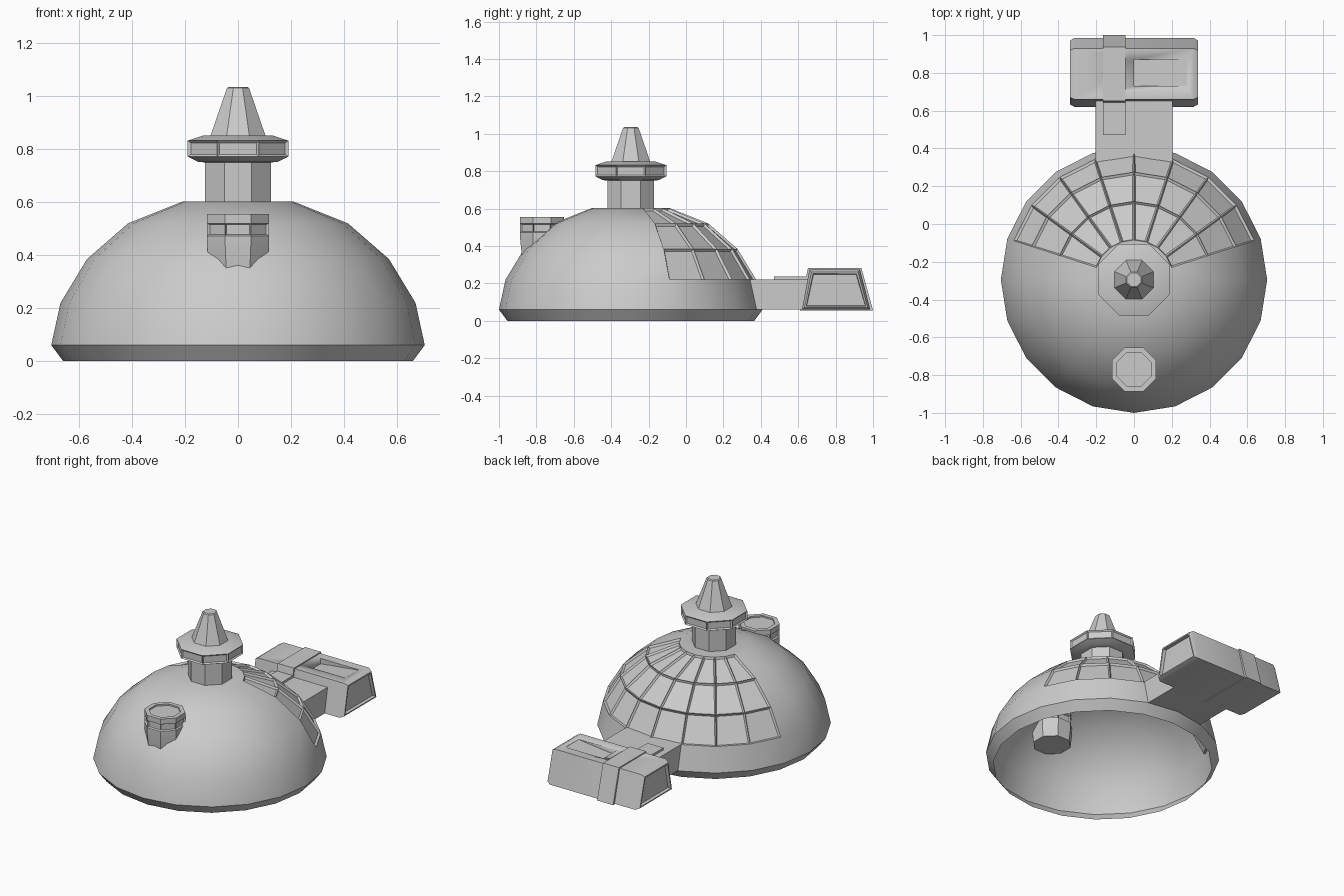
import bpy, bmesh, math

if "Cube" in bpy.data.objects:
    bpy.data.objects.remove(bpy.data.objects["Cube"])

CY = -0.295  # centre of the dome and tower


def finish(bm, name, angle=30):
    bmesh.ops.recalc_face_normals(bm, faces=bm.faces[:])
    mesh = bpy.data.meshes.new(name)
    bm.to_mesh(mesh)
    bm.free()
    ob = bpy.data.objects.new(name, mesh)
    bpy.context.collection.objects.link(ob)
    bpy.ops.object.select_all(action='DESELECT')
    ob.select_set(True)
    bpy.context.view_layer.objects.active = ob
    bpy.ops.object.shade_smooth_by_angle(angle=math.radians(angle))
    return ob


def lathe(profile, n, cy, phase=0.0, bottom=True):
    """Polygonal turned shape; returns bmesh and its faces as rows[ring][side]."""
    bm = bmesh.new()
    rings = [[bm.verts.new((r * math.cos(phase + math.tau * i / n),
                            cy + r * math.sin(phase + math.tau * i / n), z))
              for i in range(n)] for r, z in profile]
    rows = [[bm.faces.new((a[i], a[(i + 1) % n], b[(i + 1) % n], b[i]))
             for i in range(n)] for a, b in zip(rings, rings[1:])]
    bm.faces.new(rings[-1])
    if bottom:
        bm.faces.new(rings[0][::-1])
    bm.normal_update()
    return bm, rows


def octagon(name, profile, cy, window_row=None, frame=0.012, depth=0.008):
    """Octagonal turned part measured across the flats, flat side to the front."""
    k = 1 / math.cos(math.pi / 8)
    bm, rows = lathe([(r * k, z) for r, z in profile], 8, cy, math.pi / 8)
    if window_row is not None:
        bmesh.ops.inset_individual(bm, faces=rows[window_row], thickness=frame, depth=-depth)
    return finish(bm, name)


def prism(profile, x0, x1):
    """Side profile of (y, z) points extruded along x."""
    bm = bmesh.new()
    a, b = [[bm.verts.new((x, y, z)) for y, z in profile] for x in (x0, x1)]
    n = len(profile)
    for i in range(n):
        bm.faces.new((a[i], a[(i + 1) % n], b[(i + 1) % n], b[i]))
    ends = [bm.faces.new(a[::-1]), bm.faces.new(b)]
    bmesh.ops.recalc_face_normals(bm, faces=bm.faces[:])
    return bm, ends


# Open-bottomed dome with a fan of recessed windows at the back
bm, rows = lathe([(0.66, 0), (0.705, 0.06), (0.67, 0.22), (0.57, 0.385),
                  (0.415, 0.52), (0.21, 0.602)], 20, CY, bottom=False)
panes = [row[i] for row in rows[2:] for i in range(1, 9)]
bmesh.ops.inset_individual(bm, faces=panes, thickness=0.012, depth=-0.013)
finish(bm, "dome")

# Tower: column, windowed lookout ring, tapered spire
octagon("tower_column", [(0.125, 0.59), (0.125, 0.76)], CY)
octagon("lookout_ring", [(0.125, 0.75), (0.15, 0.752), (0.19, 0.772), (0.19, 0.832),
                         (0.13, 0.852)], CY, window_row=2)
octagon("spire", [(0.104, 0.85), (0.042, 1.03), (0.036, 1.035)], CY)

# Small turret on the front slope
octagon("front_turret", [(0.108, 0.35), (0.117, 0.44), (0.117, 0.473), (0.117, 0.52),
                         (0.117, 0.555), (0.09, 0.555), (0.09, 0.545)],
        -0.77, window_row=2, frame=0.007, depth=0.01)

# Corridor leading to the rear block
bm, _ = prism([(0.34, 0.06), (0.34, 0.222), (0.67, 0.222), (0.67, 0.06)], -0.205, 0.205)
finish(bm, "corridor")

# Rear block: bevelled ends with recessed panels
bm, ends = prism([(0.62, 0.06), (0.66, 0.275), (0.93, 0.275), (0.985, 0.06)], -0.315, 0.315)
for thickness, depth in ((0.018, 0.025), (0.012, 0.0), (0.004, -0.02)):
    bmesh.ops.inset_individual(bm, faces=ends, thickness=thickness, depth=depth)
block = finish(bm, "rear_block")

# Sloping recess in the top of the rear block
bm = bmesh.new()
wedge = [(0.0, 0.24), (0.0, 0.30), (0.28, 0.30), (0.28, 0.272)]
sides = [[bm.verts.new((x, y, z)) for x, z in wedge] for y in (0.73, 0.87)]
for i in range(4):
    j = (i + 1) % 4
    bm.faces.new((sides[0][i], sides[0][j], sides[1][j], sides[1][i]))
bm.faces.new(sides[0][::-1])
bm.faces.new(sides[1])
cutter = finish(bm, "recess_cutter")
cutter.hide_render = True
cutter.hide_set(True)
cut = block.modifiers.new("recess", 'BOOLEAN')
cut.operation = 'DIFFERENCE'
cut.object = cutter

# Raised band wrapping over the corridor and rear block
bm, _ = prism([(0.47, 0.2), (0.47, 0.236), (0.642, 0.236), (0.652, 0.282),
               (0.938, 0.282), (1.0, 0.056), (0.61, 0.056), (0.61, 0.2)], -0.163, -0.045)
finish(bm, "raised_band")
